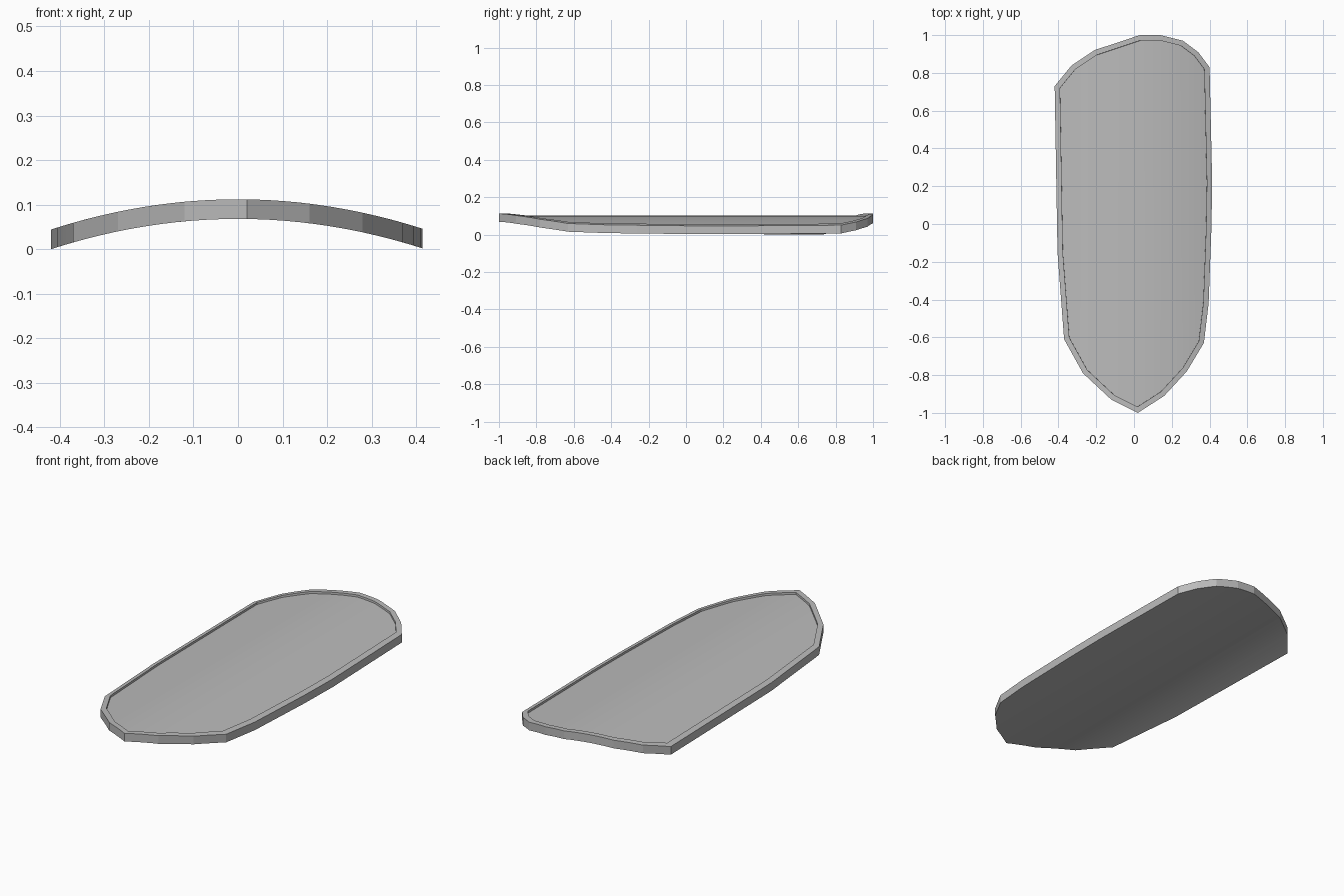
import bpy
import bmesh
from mathutils import Vector

if "Cube" in bpy.data.objects:
    bpy.data.objects.remove(bpy.data.objects["Cube"])

WIDTH, THICK, RIM, RECESS = 0.42, 0.044, 0.028, 0.011
CROWN = 0.068  # rise of the arch from edge to centre line

# Outline of the plate, anticlockwise from the pointed front
OUTLINE = [
    (0.02, -1.0), (0.16, -0.91), (0.28, -0.78), (0.37, -0.63),
    (0.395, -0.42), (0.41, -0.02), (0.414, 0.22), (0.40, 0.83),
    (0.34, 0.91), (0.26, 0.97), (0.14, 1.0), (0.03, 1.0),
    (-0.21, 0.92), (-0.33, 0.84), (-0.42, 0.73), (-0.405, -0.15),
    (-0.37, -0.61), (-0.27, -0.79), (-0.12, -0.93),
]

grey = bpy.data.materials.new("light_grey")
grey.diffuse_color = (0.5, 0.5, 0.5, 1)
grey.use_nodes = True
grey.node_tree.nodes["Principled BSDF"].inputs["Base Color"].default_value = grey.diffuse_color

bm = bmesh.new()

# Flat plate with thickness
base = bm.faces.new([bm.verts.new((x, y, 0)) for x, y in OUTLINE])
out = bmesh.ops.extrude_face_region(bm, geom=[base], use_keep_orig=True)
bmesh.ops.translate(bm, vec=(0, 0, THICK),
                    verts=[v for v in out["geom"] if isinstance(v, bmesh.types.BMVert)])
bmesh.ops.recalc_face_normals(bm, faces=bm.faces)

# Raised rim around a recessed panel
top = max(bm.faces, key=lambda f: f.calc_center_median().z)
bmesh.ops.inset_region(bm, faces=[top], thickness=RIM, use_even_offset=True)
bmesh.ops.inset_region(bm, faces=[top], thickness=0.0005, depth=-RECESS,
                       use_even_offset=True)

# Lengthwise cuts so the plate can bend
CUTS = 24
for i in range(1, CUTS):
    x = -WIDTH + 2 * WIDTH * i / CUTS
    bmesh.ops.bisect_plane(bm, geom=bm.verts[:] + bm.edges[:] + bm.faces[:],
                           plane_co=Vector((x, 0, 0)), plane_no=Vector((1, 0, 0)))

# Arch the plate across its width
for v in bm.verts:
    v.co.z += CROWN * (1 - (v.co.x / WIDTH) ** 2)

mesh = bpy.data.meshes.new("curved_plate")
bm.to_mesh(mesh)
bm.free()
mesh.materials.append(grey)
plate = bpy.data.objects.new("curved_plate", mesh)
bpy.context.collection.objects.link(plate)

# Smooth arch with crisp rim and side facets
bpy.context.view_layer.objects.active = plate
plate.select_set(True)
bpy.ops.object.shade_smooth_by_angle(angle=0.14)
